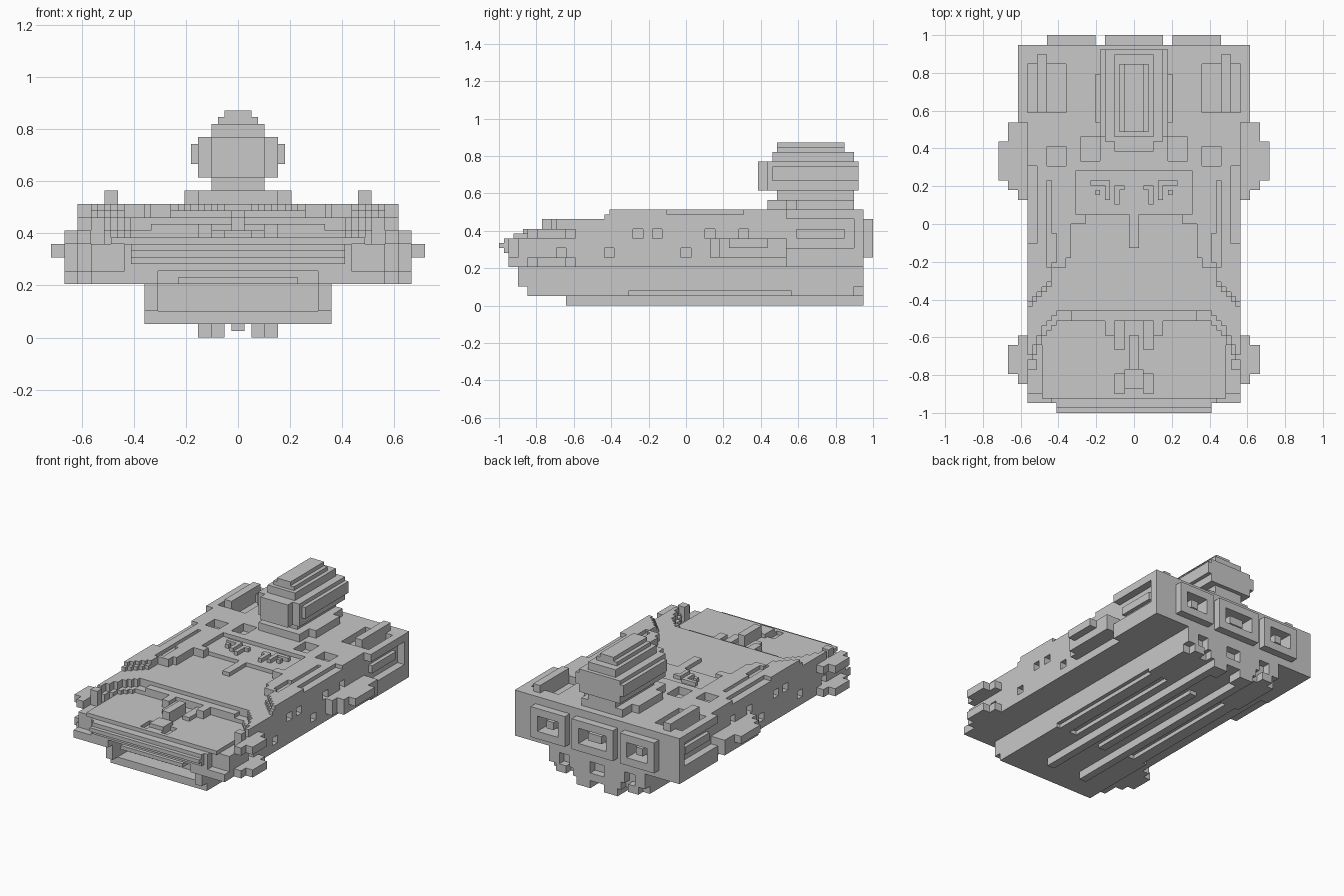
import bpy
import bmesh
from itertools import product
from mathutils import Vector

UNIT = 1 / 39  # edge length of one building block

old = bpy.data.objects.get("Cube")
if old:
    bpy.data.objects.remove(old, do_unlink=True)

grey = bpy.data.materials.new("plain grey")
grey.use_nodes = True
grey.diffuse_color = (0.58, 0.58, 0.58, 1)
grey.node_tree.nodes["Principled BSDF"].inputs["Base Color"].default_value = grey.diffuse_color


class Part:
    """Left half of a blocky part, in whole blocks; it is mirrored when built."""

    def __init__(self, name):
        self.name = name
        self.cells = set()

    def block(self, x, y, z):
        return set(product(range(*x), range(*y), range(*z)))

    def add(self, x, y, z):
        self.cells |= self.block(x, y, z)

    def cut(self, x, y, z):
        self.cells -= self.block(x, y, z)

    def build(self):
        bm = bmesh.new()
        corners = {}

        def vert(point):
            if point not in corners:
                corners[point] = bm.verts.new(Vector(point) * UNIT)
            return corners[point]

        for cell in sorted(self.cells):
            for axis, side in product(range(3), (0, 1)):
                neighbour = list(cell)
                neighbour[axis] += 1 if side else -1
                # skip inner faces and the mirror plane
                if tuple(neighbour) in self.cells or neighbour[0] < 0:
                    continue
                ring = []
                for u, v in ((0, 0), (1, 0), (1, 1), (0, 1)):
                    point = list(cell)
                    point[axis] += side
                    point[(axis + 1) % 3] += u
                    point[(axis + 2) % 3] += v
                    ring.append(vert(tuple(point)))
                bm.faces.new(ring if side else ring[::-1])
        bmesh.ops.dissolve_limit(bm, angle_limit=0.01, verts=bm.verts, edges=bm.edges)
        mesh = bpy.data.meshes.new(self.name)
        bm.to_mesh(mesh)
        bm.free()
        mesh.materials.append(grey)
        obj = bpy.data.objects.new(self.name, mesh)
        bpy.context.collection.objects.link(obj)
        mirror = obj.modifiers.new("mirror", "MIRROR")
        mirror.use_axis[0] = True
        mirror.use_clip = True


# Hull: low front deck, middle deck and high rear deck
hull = Part("hull")
hull.add((0, 22), (-37, -18), (8, 14))
hull.add((0, 19), (-36, -18), (14, 15))
hull.add((0, 22), (-18, 37), (8, 18))
hull.add((0, 24), (21, 37), (8, 20))
hull.add((0, 13), (2, 37), (18, 20))
hull.add((10, 13), (0, 2), (18, 20))
hull.add((13, 14), (-7, 37), (18, 20))
hull.add((14, 17), (-9, 37), (18, 20))
hull.add((0, 13), (-20, -18), (15, 17))

# Stepped edges of the middle and rear decks
for x in range(13, 22):
    front = -18 - (x - 13) ** 2 // 7
    hull.add((x, x + 1), (front, -18), (14, 18))
    hull.add((x, x + 1), (front - 2, front), (14, 16))
for x in range(17, 22):
    step = 5 - x
    hull.add((x, x + 1), (step, 37), (18, 20))
    hull.add((x, x + 1), (step - 1, step), (18, 19))
hull.add((20, 22), (-30, -28), (14, 18))

# Nose opening and set-back front corners
hull.cut((0, 12), (-37, -33), (8, 10))
hull.cut((17, 22), (-37, -35), (10, 14))

# Square side windows
for y in (-11, -7, 4, 11):
    hull.cut((20, 22), (y, y + 2), (14, 16))
for y in (-27, -17, -1):
    hull.cut((20, 22), (y, y + 2), (10, 12))

# Recessed rear side panels with a middle rail
hull.cut((22, 24), (21, 35), (12, 18))
hull.add((22, 23), (23, 33), (14, 16))

# Pits and slits in the rear deck
hull.cut((14, 18), (23, 33), (18, 20))
hull.cut((20, 22), (23, 33), (18, 20))
hull.cut((14, 18), (12, 16), (18, 20))
hull.cut((7, 11), (13, 18), (18, 20))
hull.cut((17, 18), (-9, 9), (19, 20))
hull.cut((16, 17), (-8, -2), (19, 20))
hull.cut((20, 22), (-4, 12), (19, 20))
hull.cut((0, 12), (2, 11), (19, 20))
hull.cut((2, 4), (-35, -31), (14, 15))

# Hollow engine seats
hull.cut((0, 4), (35, 37), (12, 16))
hull.cut((10, 16), (35, 37), (12, 16))
hull.build()

# Nose bar
nose = Part("nose_bar")
nose.add((0, 16), (-38, -37), (11, 14))
nose.add((0, 16), (-39, -38), (12, 13))
nose.add((0, 9), (-36, -33), (8, 9))
nose.build()

# Raised fittings on the front and rear decks
fittings = Part("deck_fittings")
fittings.add((0, 1), (-30, -23), (15, 18))
fittings.add((0, 2), (-34, -30), (15, 16))
fittings.add((2, 4), (-26, -20), (15, 16))
fittings.add((4, 6), (-23, -20), (15, 17))
fittings.add((0, 1), (-5, 2), (18, 19))
fittings.add((5, 9), (8, 9), (19, 20))
fittings.add((5, 6), (5, 8), (19, 20))
fittings.add((7, 8), (6, 7), (19, 20))
fittings.add((2, 4), (7, 8), (19, 20))
fittings.add((3, 4), (4, 7), (19, 20))
fittings.build()

# Long rails between the rear deck pits
rails = Part("deck_rails")
rails.add((18, 20), (23, 35), (20, 22))
rails.build()

# Stepped side pods
pods = Part("middle_side_pods")
pods.add((22, 24), (5, 21), (10, 14))
pods.add((24, 26), (7, 21), (10, 14))
pods.add((26, 28), (9, 17), (12, 14))
pods.build()

fins = Part("front_side_fins")
for z in (8, 14):
    fins.add((22, 24), (-33, -23), (z, z + 2))
    fins.add((24, 26), (-31, -25), (z, z + 2))
fins.build()

# Keel with a front opening, grooves, rear nozzles and bottom runners
keel = Part("keel")
keel.add((0, 14), (-33, 37), (2, 8))
keel.add((12, 14), (-35, -33), (4, 8))
keel.cut((0, 12), (-33, -29), (4, 8))
keel.cut((13, 14), (-12, 22), (2, 3))
keel.cut((8, 10), (-12, 22), (2, 3))
keel.cut((12, 14), (35, 37), (2, 4))
keel.cut((7, 9), (35, 37), (2, 4))
keel.cut((0, 2), (35, 37), (4, 7))
keel.cut((8, 11), (35, 37), (4, 7))
keel.add((4, 6), (-25, 37), (0, 2))
keel.add((2, 4), (33, 37), (0, 2))
keel.add((0, 1), (-12, 22), (1, 2))
keel.build()

# Engines: open square frames around a core
engines = Part("engines")
engines.add((0, 6), (37, 39), (10, 18))
engines.cut((0, 4), (37, 39), (12, 16))
engines.add((0, 2), (35, 38), (13, 15))
engines.add((8, 18), (37, 39), (10, 18))
engines.cut((10, 16), (37, 39), (12, 16))
engines.add((12, 14), (35, 38), (13, 15))
engines.build()

# Command tower: foot, neck, wide head and stepped roof
foot = Part("tower_foot")
foot.add((0, 6), (17, 35), (20, 22))
foot.add((6, 8), (21, 31), (20, 22))
foot.build()

neck = Part("tower_neck")
neck.add((0, 4), (19, 35), (22, 24))
neck.build()

head = Part("tower_head")
head.add((0, 4), (15, 36), (24, 30))
head.add((4, 6), (17, 36), (24, 30))
head.add((6, 7), (18, 36), (26, 29))
head.build()

roof = Part("tower_roof")
roof.add((0, 4), (18, 35), (30, 32))
roof.add((0, 3), (19, 33), (32, 33))
roof.add((0, 2), (19, 33), (33, 34))
roof.build()
